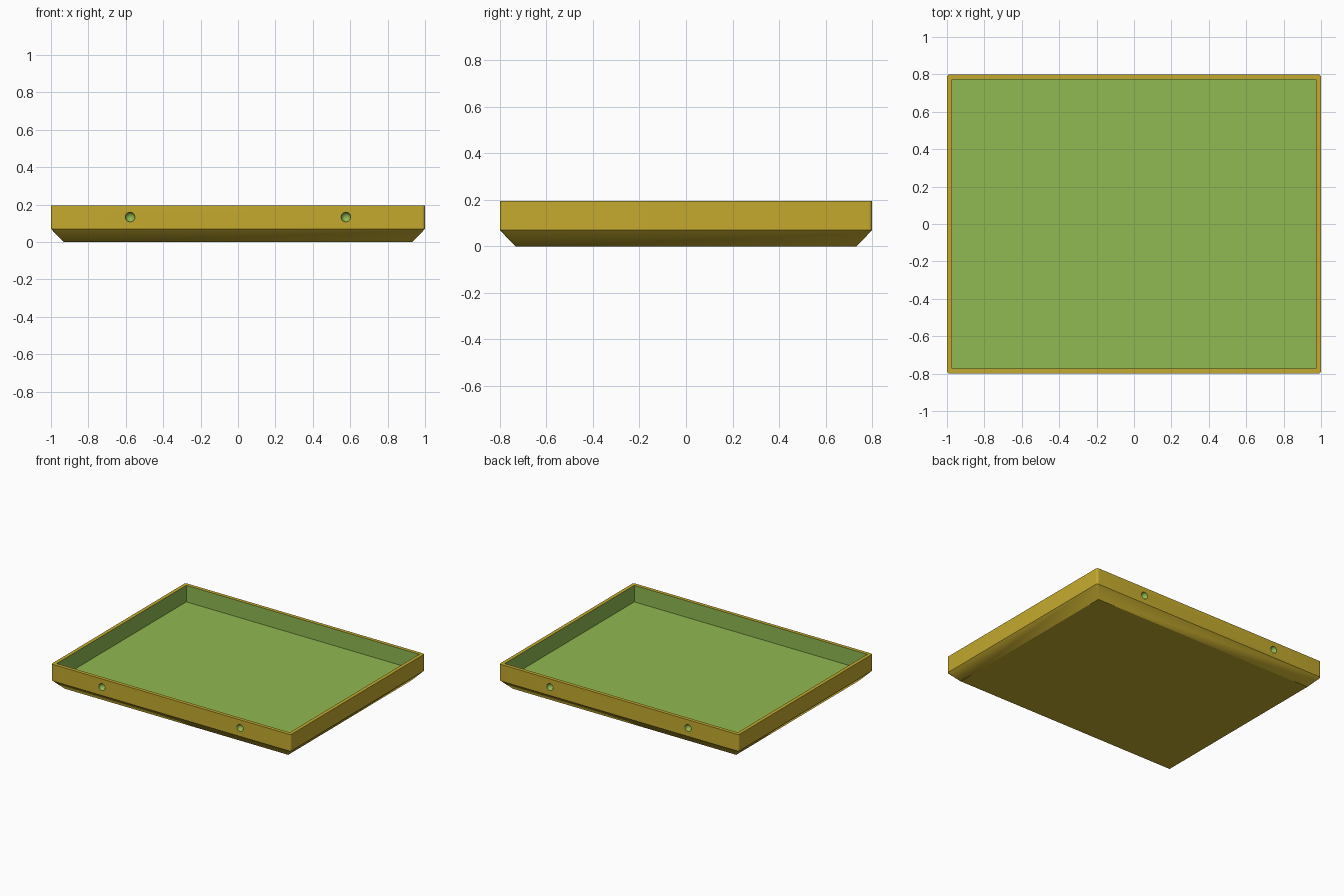
import bpy, bmesh, math
from mathutils import Matrix, Vector

default = bpy.data.objects.get("Cube")
if default:
    bpy.data.objects.remove(default, do_unlink=True)

HALF_X, HALF_Y, TOP = 1.0, 0.8, 0.195
BEVEL_TOP = 0.07      # height where the sloped underside meets the walls
INSET = 0.067         # how far the underside slopes in
WALL = 0.027
CORNER = 0.016
DIMPLE_X, DIMPLE_Z, DIMPLE_R = 0.577, 0.133, 0.026


def make_material(name, rgb):
    linear = [((c / 255 + 0.055) / 1.055) ** 2.4 for c in rgb] + [1]
    mat = bpy.data.materials.new(name)
    mat.use_nodes = True
    mat.diffuse_color = linear
    mat.node_tree.nodes["Principled BSDF"].inputs["Base Color"].default_value = linear
    return mat


materials = [make_material("mustard yellow", (196, 170, 46)),
             make_material("leaf green", (144, 184, 81))]


def make_object(name, bm, index):
    for face in bm.faces:
        face.material_index = index
    bmesh.ops.recalc_face_normals(bm, faces=bm.faces)
    mesh = bpy.data.meshes.new(name)
    bm.to_mesh(mesh)
    bm.free()
    for mat in materials:
        mesh.materials.append(mat)
    obj = bpy.data.objects.new(name, mesh)
    bpy.context.collection.objects.link(obj)
    return obj


# Tray body: rounded slab hulled with a smaller sharp base
bm = bmesh.new()
for sx in (-1, 1):
    for sy in (-1, 1):
        bm.verts.new((sx * (HALF_X - INSET), sy * (HALF_Y - INSET), 0))
        for step in range(7):
            a = math.pi / 2 * step / 6
            x = sx * (HALF_X - CORNER + CORNER * math.cos(a))
            y = sy * (HALF_Y - CORNER + CORNER * math.sin(a))
            for z in (BEVEL_TOP, TOP):
                bm.verts.new((x, y, z))
bmesh.ops.convex_hull(bm, input=bm.verts)
bmesh.ops.dissolve_limit(bm, angle_limit=math.radians(1), verts=bm.verts, edges=bm.edges)
tray = make_object("tray", bm, 0)

# Cutter: square-cornered cavity plus round dimples in the front and back walls
bm = bmesh.new()
height = 0.3
size = Vector((2 * (HALF_X - WALL), 2 * (HALF_Y - WALL), height))
centre = Vector((0, 0, BEVEL_TOP + height / 2))
bmesh.ops.create_cube(bm, size=1, matrix=Matrix.Translation(centre) @ Matrix.Diagonal(size).to_4x4())
for sx in (-1, 1):
    for sy in (-1, 1):
        spot = Matrix.Translation((sx * DIMPLE_X, sy * HALF_Y, DIMPLE_Z))
        bmesh.ops.create_uvsphere(bm, u_segments=24, v_segments=13, radius=DIMPLE_R, matrix=spot)
cutter = make_object("cavity_cutter", bm, 1)
cutter.hide_render = True

# Cut the tray, then drop the helper
cut = tray.modifiers.new("cavity", 'BOOLEAN')
cut.operation = 'DIFFERENCE'
cut.solver = 'EXACT'
cut.object = cutter
bpy.ops.object.select_all(action='DESELECT')
tray.select_set(True)
bpy.context.view_layer.objects.active = tray
bpy.ops.object.modifier_apply(modifier=cut.name)
bpy.data.objects.remove(cutter, do_unlink=True)
bpy.ops.object.shade_smooth_by_angle(angle=math.radians(30))
